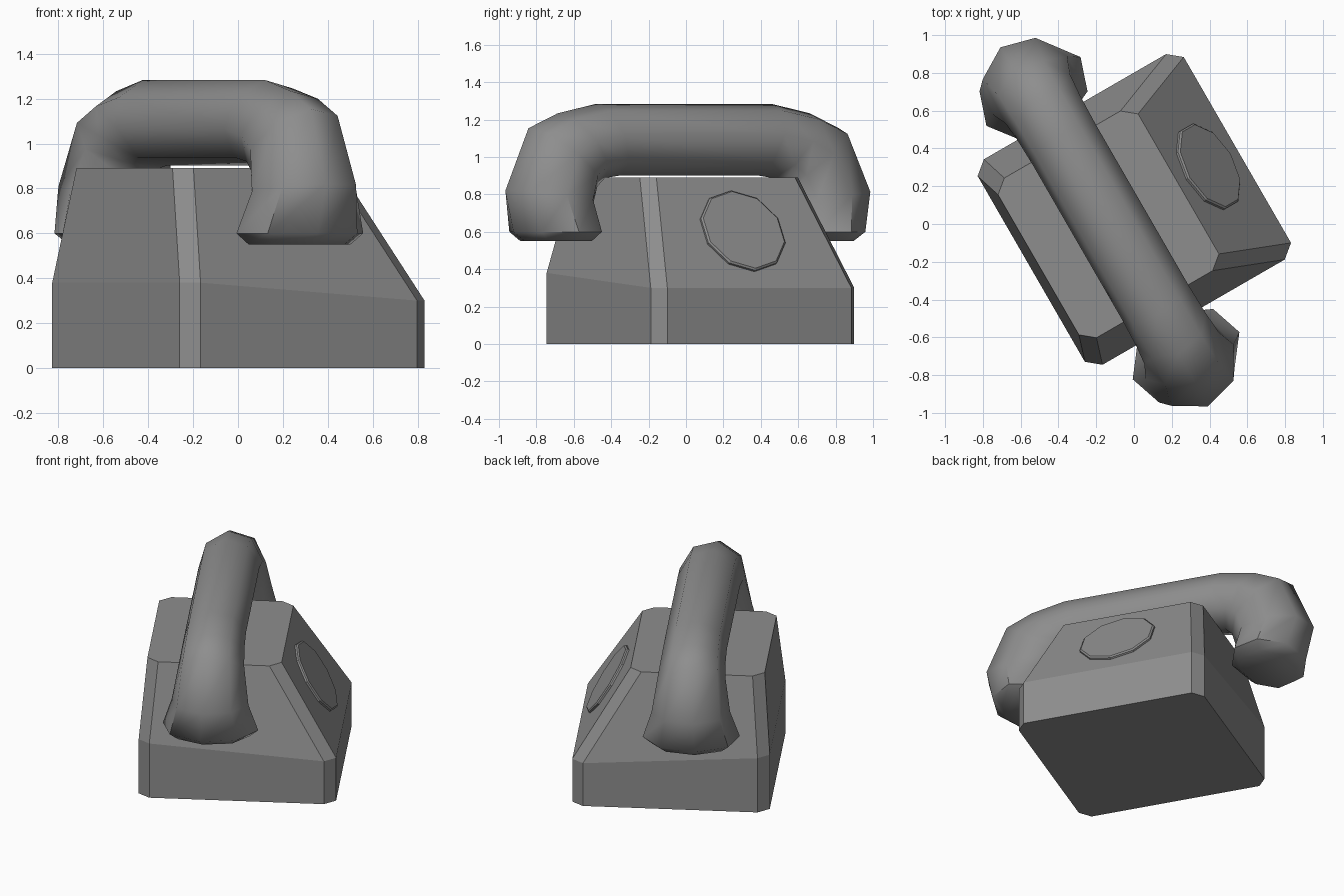
import bpy, bmesh
from math import radians, sin, cos, pi
from mathutils import Matrix, Vector

cube = bpy.data.objects.get("Cube")
if cube:
    bpy.data.objects.remove(cube, do_unlink=True)

grey = bpy.data.materials.new("grey_plastic")
grey.use_nodes = True
colour = (0.27, 0.27, 0.27, 1)
grey.diffuse_color = colour
grey.node_tree.nodes["Principled BSDF"].inputs["Base Color"].default_value = colour

# Whole phone is turned on its stand: local x runs along the handset, local y to the dial
TURN = Matrix.Rotation(radians(-60), 4, 'Z')
MID = -0.066


def loft(name, rings, smooth=False):
    """Skin a list of equal rings of points and cap both ends."""
    bm = bmesh.new()
    loops = [[bm.verts.new(p) for p in ring] for ring in rings]
    n = len(loops[0])
    for a, b in zip(loops, loops[1:]):
        for i in range(n):
            j = (i + 1) % n
            bm.faces.new((a[i], a[j], b[j], b[i]))
    bm.faces.new(loops[0][::-1])
    bm.faces.new(loops[-1])
    bmesh.ops.recalc_face_normals(bm, faces=bm.faces)
    mesh = bpy.data.meshes.new(name)
    bm.to_mesh(mesh)
    bm.free()
    mesh.materials.append(grey)
    obj = bpy.data.objects.new(name, mesh)
    bpy.context.collection.objects.link(obj)
    obj.matrix_world = TURN
    if smooth:
        bpy.ops.object.select_all(action='DESELECT')
        obj.select_set(True)
        bpy.context.view_layer.objects.active = obj
        bpy.ops.object.shade_smooth_by_angle(angle=radians(50))
    return obj


# Body: chamfered rectangles, with the slope starting lower at the dial side
def chamfered(half, back, front, z_back, z_front, cx=0.06, cy=0.073):
    pts = [(half - cx, back), (half, back + cy), (half, front - cy), (half - cx, front)]
    pts += [(-x, y) for x, y in reversed(pts)]
    middle = (back + front) / 2
    return [(MID + x, y, z_back if y < middle else z_front) for x, y in pts]


loft("body", [
    chamfered(0.628, -0.59, 0.67, 0, 0),
    chamfered(0.628, -0.59, 0.67, 0.38, 0.30),
    chamfered(0.488, -0.546, 0.31, 0.89, 0.89),
])

# Dial: thin ten-sided disc on the sloping face
uphill = Vector((0, -0.36, 0.59)).normalized()
normal = Vector((0, uphill.z, -uphill.y))
centre = Vector((MID, 0.487, 0.60))


def dial_ring(radius, lift):
    angles = [2 * pi * i / 10 for i in range(10)]
    return [centre + normal * lift + uphill * radius * cos(a)
            + Vector((radius * sin(a), 0, 0)) for a in angles]


loft("dial", [dial_ring(0.25, -0.01), dial_ring(0.25, 0.012), dial_ring(0.24, 0.02)])

# Handset: eight-sided tube; each station has outer x, z, inner x, z and half width
stations = [
    (0.98, 0.55, 0.63, 0.55, 0.25),
    (1.045, 0.60, 0.57, 0.60, 0.31),
    (1.10, 0.82, 0.59, 0.76, 0.25),
    (0.96, 1.155, 0.565, 0.84, 0.215),
    (0.78, 1.235, 0.52, 0.885, 0.205),
    (0.545, 1.285, 0.42, 0.90, 0.20),
]


def tube_ring(station, side):
    ox, oz, ix, iz, width = station
    ring = []
    for i in range(8):
        a = radians(45 * i - 8)
        t = (1 + cos(a)) / 2
        ring.append((MID + side * (ix + (ox - ix) * t),
                     -0.11 + width * sin(a), iz + (oz - iz) * t))
    return ring


loft("handset", [tube_ring(s, 1) for s in stations]
     + [tube_ring(s, -1) for s in reversed(stations)], smooth=True)
